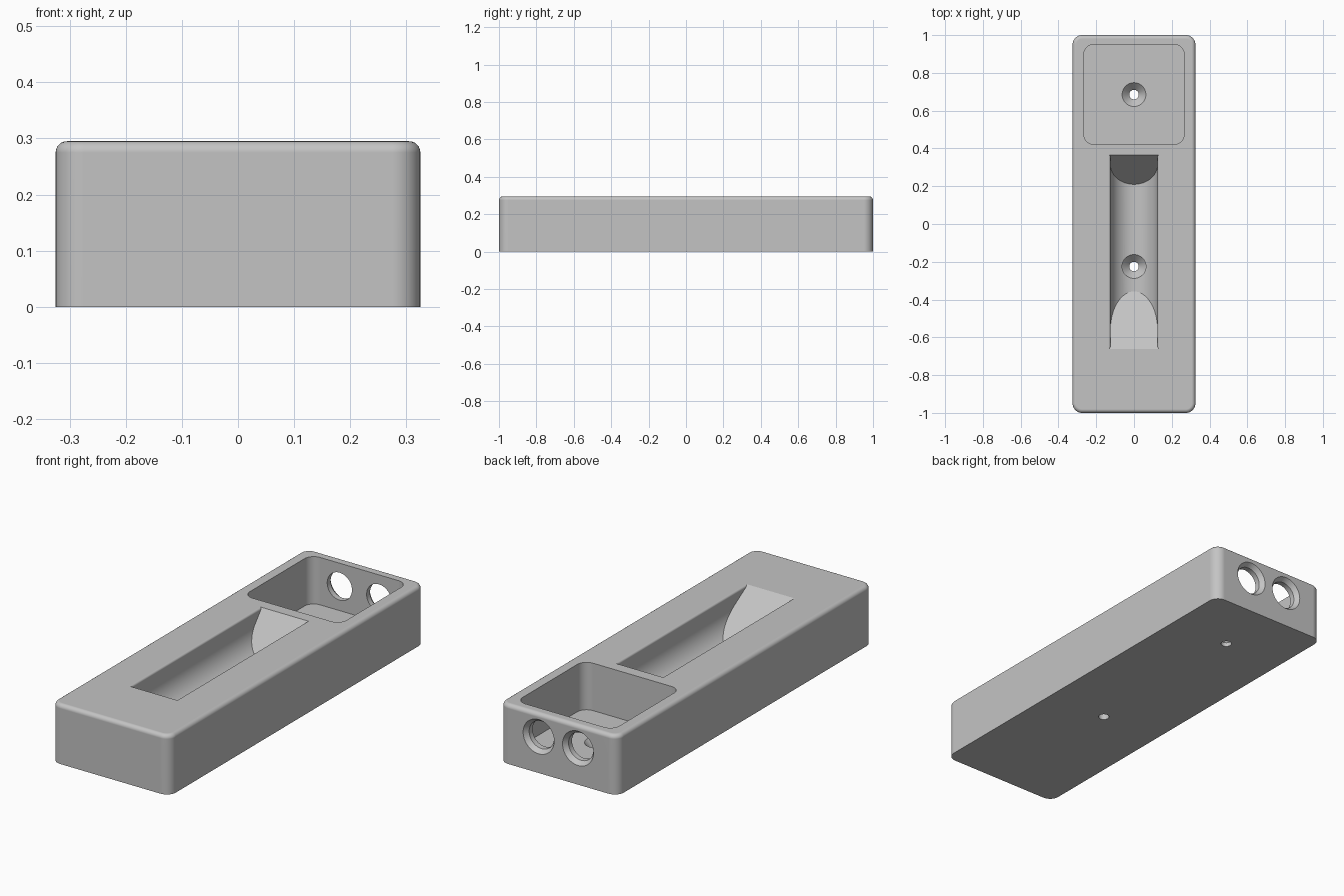
import bpy, bmesh
from math import sin, cos, pi, radians

cube = bpy.data.objects.get("Cube")
if cube:
    bpy.data.objects.remove(cube, do_unlink=True)

HEIGHT = 0.295
FLOOR = 0.06           # compartment floor
GROOVE_R = 0.125
GROOVE_Z = 0.108       # lowest line of the groove

grey = bpy.data.materials.new("matte grey")
grey.use_nodes = True
grey.diffuse_color = (0.55, 0.55, 0.55, 1)
grey.node_tree.nodes["Principled BSDF"].inputs["Base Color"].default_value = grey.diffuse_color


def make_object(name, bm):
    bmesh.ops.recalc_face_normals(bm, faces=bm.faces)
    mesh = bpy.data.meshes.new(name)
    bm.to_mesh(mesh)
    bm.free()
    mesh.materials.append(grey)
    obj = bpy.data.objects.new(name, mesh)
    bpy.context.collection.objects.link(obj)
    return obj


def loft(name, rings):
    """Solid through a list of equally sized rings of points."""
    bm = bmesh.new()
    loops = [[bm.verts.new(p) for p in ring] for ring in rings]
    n = len(loops[0])
    for a, b in zip(loops, loops[1:]):
        for i in range(n):
            j = (i + 1) % n
            bm.faces.new((a[i], a[j], b[j], b[i]))
    bm.faces.new(loops[0])
    bm.faces.new(loops[-1])
    return make_object(name, bm)


def rounded_rect(x, y0, y1, r, z, steps=10):
    """Horizontal rectangle outline with rounded corners."""
    ring = []
    corners = [(x - r, y1 - r), (r - x, y1 - r), (r - x, y0 + r), (x - r, y0 + r)]
    for k, (cx, cy) in enumerate(corners):
        for i in range(steps + 1):
            a = (k + i / steps) * pi / 2
            ring.append((cx + r * cos(a), cy + r * sin(a), z))
    return ring


def turned(name, profile, place, sides=64):
    """Round solid; profile holds (radius, distance along axis)."""
    return loft(name, [[place(r * cos(2 * pi * i / sides), r * sin(2 * pi * i / sides), d)
                        for i in range(sides)] for r, d in profile])


# Body: rounded block with a filleted top edge
FILLET = 0.02
rings = [rounded_rect(0.325, -1, 1, 0.05, 0)]
for i in range(7):
    a = i / 6 * pi / 2
    inset = FILLET * (1 - cos(a))
    rings.append(rounded_rect(0.325 - inset, inset - 1, 1 - inset, 0.05 - inset,
                              HEIGHT - FILLET + FILLET * sin(a)))
body = loft("block_body", rings)

# Open compartment at the back
cutters = [loft("compartment_cutter", [rounded_rect(0.265, 0.422, 0.95, 0.05, z)
                                       for z in (FLOOR, HEIGHT + 0.1)])]

# Round-bottomed groove with softened long rims and sloping flat ends
axis_z = GROOVE_Z + GROOVE_R
rim = 0.01
half = [(GROOVE_R * sin(a), axis_z - GROOVE_R * cos(a))
        for a in (i / 16 * pi / 2 for i in range(17))]
half += [(GROOVE_R + rim * (1 - cos(a)), HEIGHT - rim + rim * sin(a))
         for a in (i / 5 * pi / 2 for i in range(6))]
half.append((GROOVE_R + rim, HEIGHT + 0.02))
section = half + [(-x, z) for x, z in reversed(half[1:])]


def groove_end(top_y, bottom_y):
    slope = (top_y - bottom_y) / (HEIGHT - GROOVE_Z)
    return [(x, bottom_y + slope * (z - GROOVE_Z), z) for x, z in section]


cutters.append(loft("groove_cutter", [groove_end(-0.662, -0.357), groove_end(0.365, 0.21)]))

# Countersunk screw holes through the base
for name, y, top in (("back", 0.685, FLOOR), ("front", -0.225, GROOVE_Z)):
    profile = [(0.025, -0.05), (0.025, top - 0.04), (0.063, top), (0.063, top + 0.05)]
    cutters.append(turned(name + "_screw_cutter", profile,
                          lambda u, v, d, y=y: (u, y + v, d)))

# Pair of chamfered ports through the back wall
for name, x in (("left", 0.108), ("right", -0.108)):
    profile = [(0.068, 0.9), (0.068, 0.977), (0.085, 1.0), (0.085, 1.05)]
    cutters.append(turned(name + "_port_cutter", profile,
                          lambda u, v, d, x=x: (x + u, d, 0.18 + v)))

# Carve the body
bpy.ops.object.select_all(action='DESELECT')
bpy.context.view_layer.objects.active = body
body.select_set(True)
for cutter in cutters:
    cutter.hide_render = True
    mod = body.modifiers.new(cutter.name, 'BOOLEAN')
    mod.operation = 'DIFFERENCE'
    mod.solver = 'EXACT'
    mod.object = cutter
    bpy.ops.object.modifier_apply(modifier=mod.name)
for cutter in cutters:
    bpy.data.objects.remove(cutter, do_unlink=True)

# Smooth rounds, crisp edges, flat large faces
bpy.ops.object.shade_smooth_by_angle(angle=radians(25))
weighted = body.modifiers.new("weighted_normals", 'WEIGHTED_NORMAL')
weighted.keep_sharp = True
